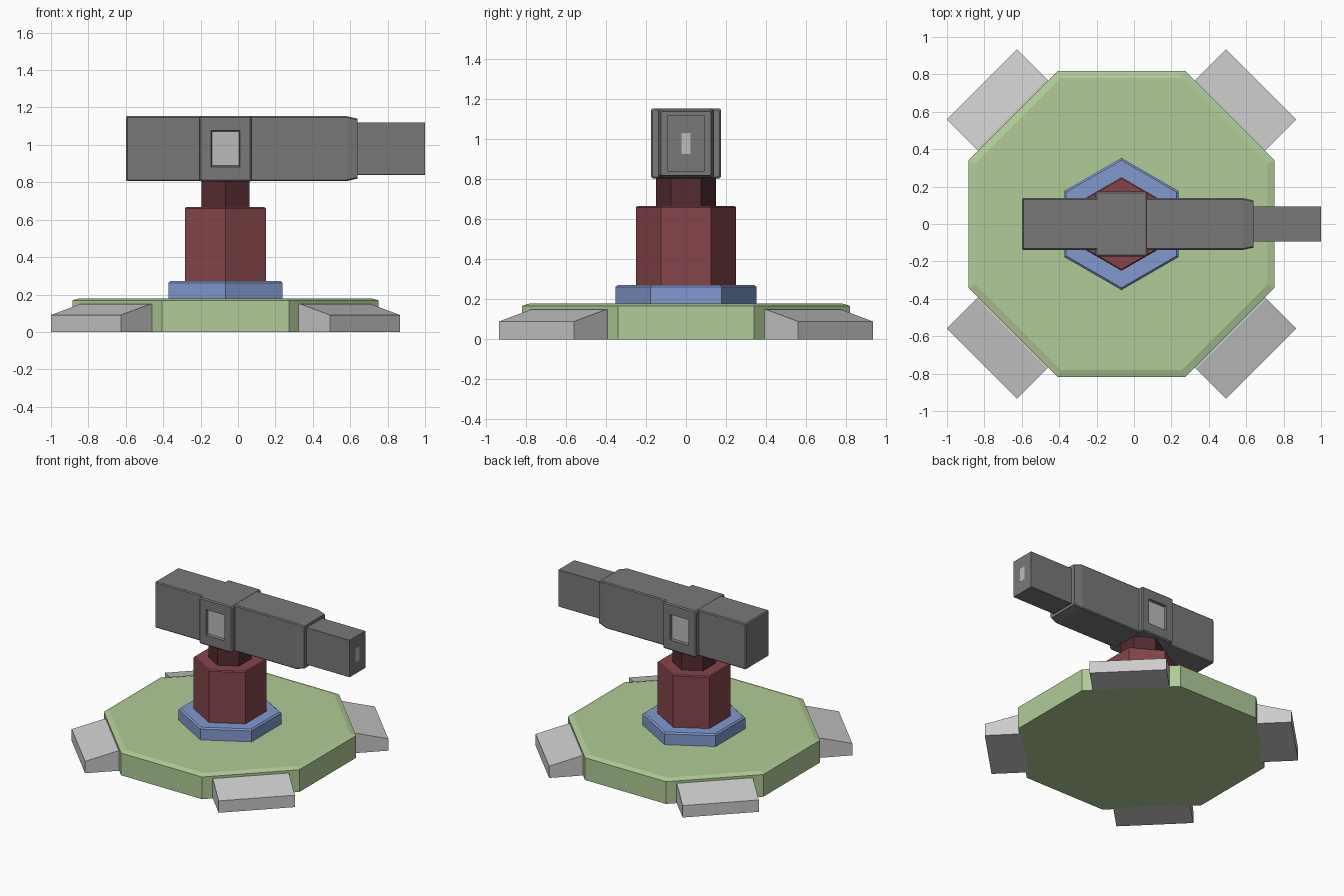
import bpy, bmesh
from math import pi, cos, sin
from mathutils import Matrix, Vector

if "Cube" in bpy.data.objects:
    bpy.data.objects.remove(bpy.data.objects["Cube"])

CX = -0.067      # turret axis
GUN_Z = 0.98     # gun centre height


def material(name, r, g, b):
    m = bpy.data.materials.new(name)
    m.diffuse_color = (r, g, b, 1)
    m.use_nodes = True
    m.node_tree.nodes["Principled BSDF"].inputs["Base Color"].default_value = m.diffuse_color
    return m


GREEN = material("green", 0.44, 0.60, 0.31)
BLUE = material("blue", 0.22, 0.32, 0.62)
RED = material("red", 0.24, 0.06, 0.07)
DARK_RED = material("dark_red", 0.09, 0.025, 0.03)
DARK = material("dark_grey", 0.19, 0.19, 0.19)
LIGHT = material("light_grey", 0.5, 0.5, 0.5)


def finish(name, bm, *mats):
    bmesh.ops.recalc_face_normals(bm, faces=bm.faces)
    me = bpy.data.meshes.new(name)
    bm.to_mesh(me)
    bm.free()
    for m in mats:
        me.materials.append(m)
    ob = bpy.data.objects.new(name, me)
    bpy.context.collection.objects.link(ob)
    return ob


def loft(rings):
    """Closed solid skinned through equal-length rings of points."""
    bm = bmesh.new()
    loops = [[bm.verts.new(p) for p in ring] for ring in rings]
    n = len(loops[0])
    for a, b in zip(loops, loops[1:]):
        for i in range(n):
            j = (i + 1) % n
            bm.faces.new((a[i], a[j], b[j], b[i]))
    bm.faces.new(loops[0])
    bm.faces.new(loops[-1])
    return bm


def prism(name, sides, start, profile, mat):
    """Upright polygon column from (radius, z) pairs."""
    rings = [[(CX + r * cos(start + 2 * pi * i / sides), r * sin(start + 2 * pi * i / sides), z)
              for i in range(sides)] for r, z in profile]
    return finish(name, loft(rings), mat)


def bar(profile, c):
    """Chamfered rectangular bar along x from (x, half_y, half_z) triples."""
    rings = []
    for x, hy, hz in profile:
        yz = [(hy, hz - c), (hy - c, hz), (c - hy, hz), (-hy, hz - c),
              (-hy, c - hz), (c - hy, -hz), (hy - c, -hz), (hy, c - hz)]
        rings.append([(x, y, GUN_Z + z) for y, z in yz])
    return loft(rings)


# Octagonal base with chamfered rim, and the hexagonal column
prism("base_plate", 8, pi / 8, [(0.8865, 0), (0.8865, 0.168), (0.845, 0.18)], GREEN)
prism("column_foot", 6, pi / 6, [(0.353, 0.175), (0.353, 0.262), (0.341, 0.272)], BLUE)
prism("column", 6, pi / 6, [(0.25, 0.265), (0.25, 0.66), (0.242, 0.667)], RED)
prism("column_neck", 6, pi / 6, [(0.149, 0.66), (0.149, 0.82)], DARK_RED)

# Four diagonal wedge feet
for k in range(4):
    side = [(0.80, 0), (1.056, 0), (1.056, 0.09), (0.83, 0.15), (0.80, 0.15)]
    bm = loft([[(x, y, z) for x, z in side] for y in (-0.265, 0.265)])
    turn = Matrix.Translation((CX, 0, 0)) @ Matrix.Rotation(pi / 4 + k * pi / 2, 4, 'Z')
    bmesh.ops.transform(bm, matrix=turn, verts=bm.verts)
    finish("foot_%d" % (k + 1), bm)

# Gun body with tapered nose
finish("gun_body", bar([(-0.6, 0.132, 0.167), (-0.592, 0.139, 0.174),
                        (0.58, 0.139, 0.174), (0.64, 0.126, 0.16)], 0.007), DARK)
finish("barrel", bar([(0.62, 0.094, 0.14), (1.0, 0.094, 0.14)], 0.001), DARK)
finish("muzzle_slot", bar([(0.98, 0.023, 0.052), (1.001, 0.023, 0.052)], 0.001), LIGHT)

# Collar around the body with a recessed window on each side
bm = bar([(-0.205, 0.167, 0.167), (-0.197, 0.175, 0.175),
          (0.065, 0.175, 0.175), (0.073, 0.167, 0.167)], 0.008)
bm.normal_update()
for s in (-1, 1):
    face = max(bm.faces, key=lambda f: f.calc_area() * (f.normal.y * s > 0.9 or
                                                       (f.calc_center_median().y * s > 0.174)))
    for depth, hx, hz in ((0.175, 0.078, 0.097), (0.158, 0.072, 0.091)):
        bmesh.ops.inset_region(bm, faces=[face], thickness=0.005)
        mid = face.calc_center_median()
        for v in face.verts:
            d = v.co - mid
            v.co = Vector((CX + (hx if d.x > 0 else -hx), s * depth,
                           GUN_Z + (hz if d.z > 0 else -hz)))
    face.material_index = 1
finish("gun_collar", bm, DARK, LIGHT)
